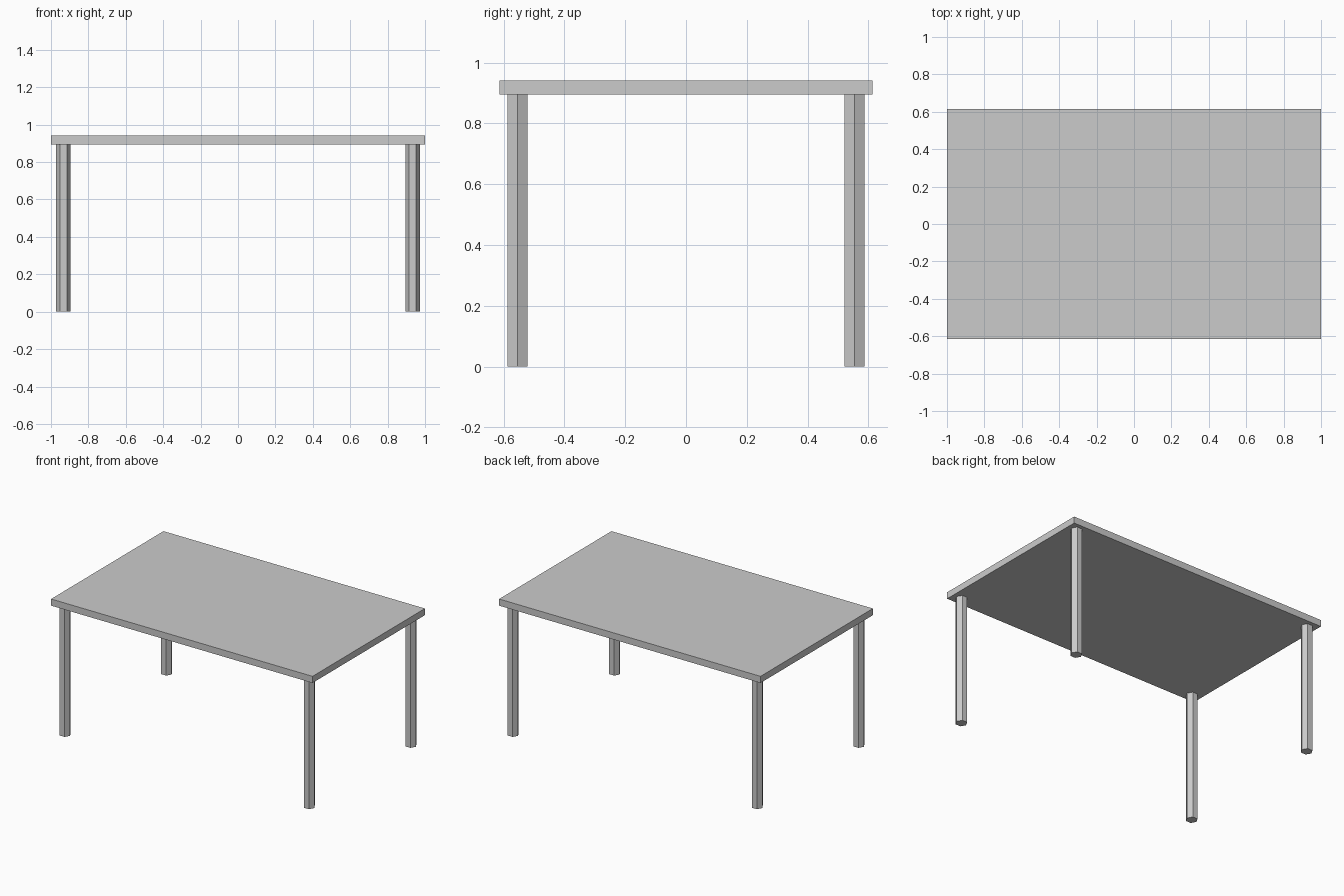
import bpy

if "Cube" in bpy.data.objects:
    bpy.data.objects.remove(bpy.data.objects["Cube"])

TOP_Z, UNDER_Z = 0.941, 0.895
LEG_X, LEG_Y, LEG_R = 0.934, 0.555, 0.038

# Rectangular slab top
bpy.ops.mesh.primitive_cube_add(size=1, location=(0, 0, (TOP_Z + UNDER_Z) / 2))
top = bpy.context.object
top.name = "table_top"
top.scale = (2.0, 1.228, TOP_Z - UNDER_Z)
bpy.ops.object.transform_apply(location=False, rotation=False, scale=True)


# Six-sided leg with its corners pointing along x
def add_leg(name, x, y):
    bpy.ops.mesh.primitive_cylinder_add(
        vertices=6, radius=LEG_R, depth=UNDER_Z,
        location=(x, y, UNDER_Z / 2))
    leg = bpy.context.object
    leg.name = name
    # Turn the default y-facing corners towards x
    leg.rotation_euler.z = 1.5707963
    bpy.ops.object.transform_apply(location=False, rotation=True, scale=False)


for y_name, sy in (("front", -1), ("back", 1)):
    for x_name, sx in (("left", -1), ("right", 1)):
        add_leg(f"{y_name}_{x_name}_leg", sx * LEG_X, sy * LEG_Y)
